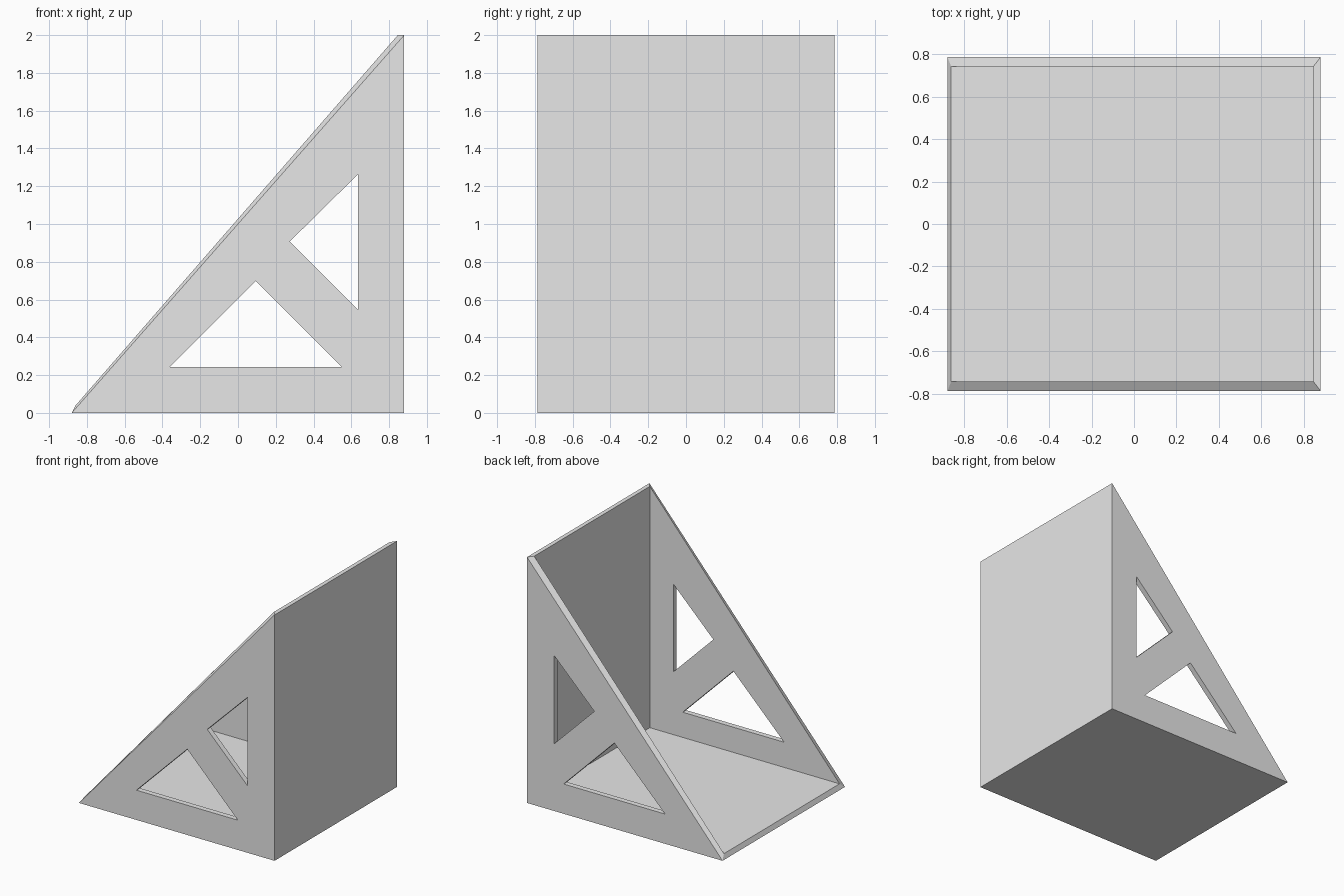
import bpy
import bmesh

cube = bpy.data.objects.get("Cube")
if cube:
    bpy.data.objects.remove(cube, do_unlink=True)

# Plain grey material
grey = bpy.data.materials.new("light_grey")
grey.use_nodes = True
colour = (0.8, 0.8, 0.8, 1)
grey.diffuse_color = colour
grey.node_tree.nodes["Principled BSDF"].inputs["Base Color"].default_value = colour


def wedge(name, rings, open_front=False):
    """Join matching (profile, y) triangles into one closed solid."""
    bm = bmesh.new()
    loops = [[bm.verts.new((x, y, z)) for x, z in profile] for profile, y in rings]
    for loop in loops if open_front else (loops[0], loops[-1]):
        bm.faces.new(loop)
    for a, b in zip(loops, loops[1:]):
        for i in range(3):
            j = (i + 1) % 3
            bm.faces.new((a[i], a[j], b[j], b[i]))
    return bm


def add_object(name, bm):
    bmesh.ops.recalc_face_normals(bm, faces=bm.faces)
    mesh = bpy.data.meshes.new(name)
    bm.to_mesh(mesh)
    bm.free()
    mesh.materials.append(grey)
    obj = bpy.data.objects.new(name, mesh)
    bpy.context.collection.objects.link(obj)
    return obj


# Open tray: outer and inner triangles (toe, heel, peak) with mitred rims
OUTER = [(-0.88, 0), (0.88, 0), (0.88, 2)]
INNER = [(-0.862, 0.037), (0.846, 0.037), (0.846, 2)]
HALF, INNER_HALF = 0.787, 0.743

bm = bmesh.new()
shells = {}
for key, profile, half in (("out", OUTER, HALF), ("in", INNER, INNER_HALF)):
    front, back = [[bm.verts.new((x, y, z)) for x, z in profile] for y in (-half, half)]
    shells[key] = (front, back)
    bm.faces.new(front)
    bm.faces.new(back)
    for i in (0, 1):  # floor, then upright wall
        bm.faces.new((front[i], front[i + 1], back[i + 1], back[i]))
for o, n in zip(shells["out"], shells["in"]):  # sloping side rims
    bm.faces.new((o[0], o[2], n[2], n[0]))
(of, ob), (nf, nb) = shells["out"], shells["in"]
for i in (0, 2):  # toe rim and top rim
    bm.faces.new((of[i], ob[i], nb[i], nf[i]))
holder = add_object("bookend_shell", bm)

# Triangular windows through both side panels
WINDOWS = {
    "lower_window_cutter": [(-0.363, 0.242), (0.55, 0.242), (0.094, 0.698)],
    "upper_window_cutter": [(0.635, 0.547), (0.635, 1.263), (0.274, 0.907)],
}
for name, profile in WINDOWS.items():
    cutter = add_object(name, wedge(name, [(profile, -1), (profile, 1)]))
    cutter.hide_render = True
    cutter.display_type = 'WIRE'
    mod = holder.modifiers.new(name, 'BOOLEAN')
    mod.operation = 'DIFFERENCE'
    mod.solver = 'EXACT'
    mod.object = cutter

# Bake the cuts and drop the cutters
bpy.context.view_layer.objects.active = holder
holder.select_set(True)
for name in WINDOWS:
    bpy.ops.object.modifier_apply(modifier=name)
    bpy.data.objects.remove(bpy.data.objects[name], do_unlink=True)
